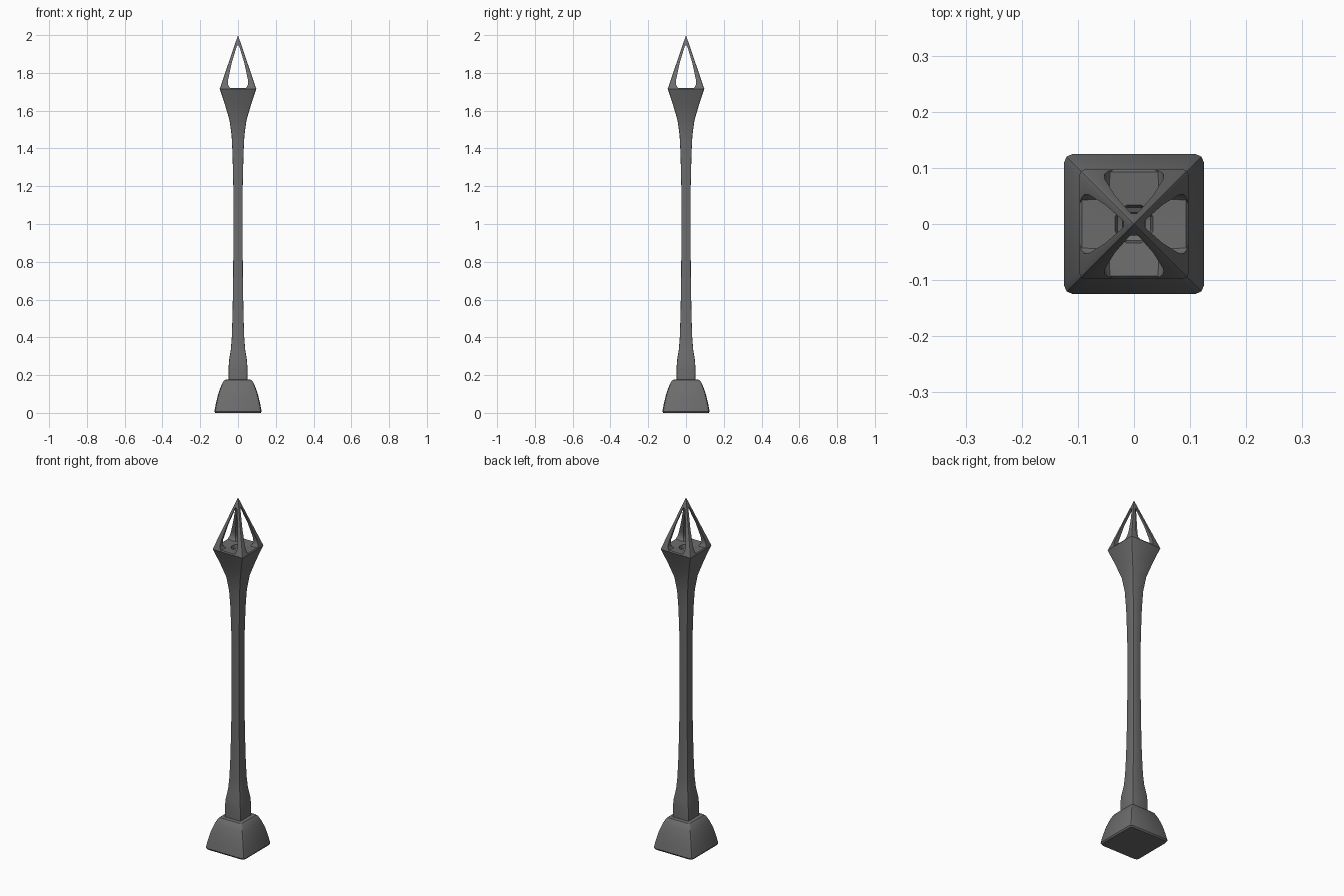
import bpy, bmesh, math

cube = bpy.data.objects.get("Cube")
if cube:
    bpy.data.objects.remove(cube, do_unlink=True)

iron = bpy.data.materials.new("dark grey iron")
iron.use_nodes = True
iron.diffuse_color = (0.15, 0.15, 0.15, 1)
iron.node_tree.nodes["Principled BSDF"].inputs["Base Color"].default_value = (0.15, 0.15, 0.15, 1)

TOP, RIM_Z, RIM = 2.0, 1.715, 0.097


def square(h, z, ratio=0.09):
    """Square ring with softened corners."""
    pts = []
    for turn in range(4):
        a = turn * math.pi / 2
        c = h * ratio
        for x, y in ((h, h - c), (h - c * 0.3, h - c * 0.3), (h - c, h)):
            pts.append((x * math.cos(a) - y * math.sin(a),
                        x * math.sin(a) + y * math.cos(a), z))
    return pts


def circle(r, z):
    """Ring with points matching those of the square."""
    return [(r * math.cos(a), r * math.sin(a), z)
            for a in (math.atan2(y, x) for x, y, _ in square(1, 0, 0.6))]


def loft(name, rings, angle=30):
    """Skin a stack of rings and cap both ends."""
    bm = bmesh.new()
    loops = [[bm.verts.new(p) for p in ring] for ring in rings]
    for low, high in zip(loops, loops[1:]):
        for i in range(len(low)):
            j = (i + 1) % len(low)
            bm.faces.new((low[i], low[j], high[j], high[i]))
    bm.faces.new(loops[0][::-1])
    bm.faces.new(loops[-1])
    bmesh.ops.recalc_face_normals(bm, faces=bm.faces)
    mesh = bpy.data.meshes.new(name)
    bm.to_mesh(mesh)
    bm.free()
    mesh.materials.append(iron)
    obj = bpy.data.objects.new(name, mesh)
    bpy.context.collection.objects.link(obj)
    bpy.ops.object.select_all(action='DESELECT')
    obj.select_set(True)
    bpy.context.view_layer.objects.active = obj
    bpy.ops.object.shade_smooth_by_angle(angle=math.radians(angle))
    return obj


# Flared foot block
foot = [(0.12, 0), (0.125, 0.008), (0.117, 0.05), (0.105, 0.1), (0.09, 0.142),
        (0.078, 0.167), (0.07, 0.175), (0.045, 0.178)]
loft("foot_block", [square(h, z, 0.13) for h, z in foot])

# Post that widens into the cup, with a stepped round recess on top
post = [(0.05, 0.17), (0.05, 0.24), (0.047, 0.28), (0.038, 0.335), (0.033, 0.4),
        (0.029, 0.52), (0.026, 0.7), (0.024, 0.95), (0.025, 1.2), (0.029, 1.37),
        (0.034, 1.47), (0.045, 1.55), (0.07, 1.635), (RIM, RIM_Z), (0.093, 1.721)]
recess = [(0.036, 1.715), (0.032, 1.695), (0.022, 1.69), (0.019, 1.675)]
loft("post_and_cup", [square(h, z) for h, z in post]
     + [square(0.055, 1.717, 0.4)] + [circle(r, z) for r, z in recess])

# Four prongs: each ring is (height, half-width of the gap beside it)
gaps = [(RIM_Z, 0.036), (1.724, 0.046), (1.74, 0.053), (1.765, 0.052),
        (1.85, 0.034), (1.94, 0.007), (1.955, 0.0)]
for n, side in enumerate(("back_left", "back_right", "front_right", "front_left")):
    rings = []
    for z, w in gaps:
        h = RIM * (TOP - z) / (TOP - RIM_Z)
        c = h * 0.09
        inner = w + 0.12 * (h - w)
        rings.append([(h, w, z), (h, h - c, z), (h - c * 0.3, h - c * 0.3, z),
                      (h - c, h, z), (w, h, z), (inner, inner, z)])
    prong = loft("prong_" + side, rings)
    prong.rotation_euler.z = n * math.pi / 2

# Solid tip joining the prongs
tip = [(1.945, 1.0), (1.975, 1.0), (1.996, 1.0)]
loft("spire_tip", [square(RIM * (TOP - z) / (TOP - RIM_Z), z) for z, s in tip]
     + [square(0.0004, TOP)])
